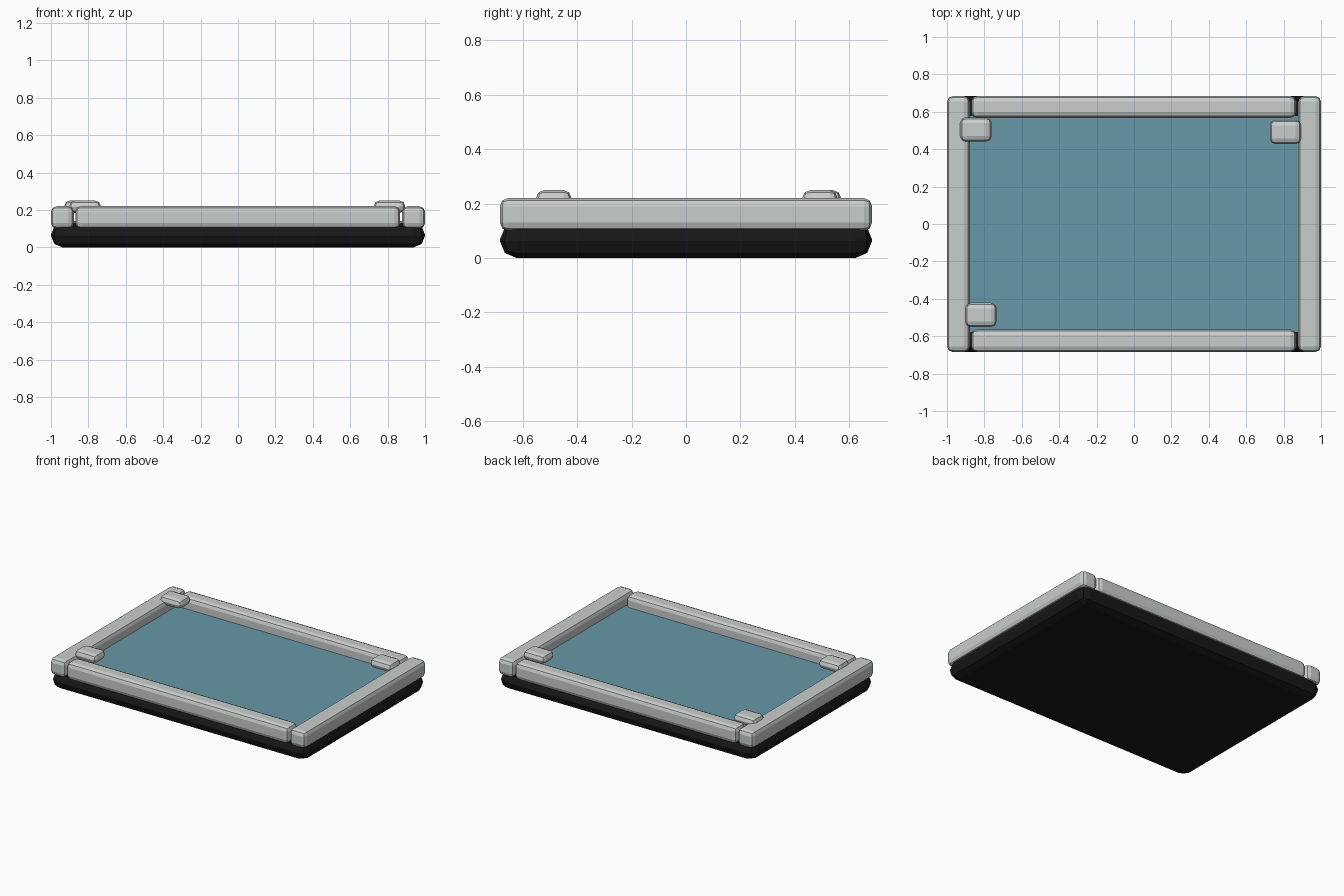
import bpy, bmesh

if "Cube" in bpy.data.objects:
    bpy.data.objects.remove(bpy.data.objects["Cube"])


def material(name, rgb):
    m = bpy.data.materials.new(name)
    m.diffuse_color = (*rgb, 1.0)
    m.use_nodes = True
    m.node_tree.nodes["Principled BSDF"].inputs["Base Color"].default_value = m.diffuse_color
    return m


BLACK = material("black", (0.009, 0.009, 0.009))
GREY = material("light grey", (0.58, 0.615, 0.60))
TEAL = material("dusty teal", (0.135, 0.315, 0.39))


def box(name, lo, hi, mat, bevel=0.0):
    """Box between two corners with an optional two-step bevel."""
    bm = bmesh.new()
    bmesh.ops.create_cube(bm, size=1.0)
    for v in bm.verts:
        v.co = [(lo[i] + hi[i]) / 2 + v.co[i] * (hi[i] - lo[i]) for i in range(3)]
    if bevel:
        bmesh.ops.bevel(bm, geom=bm.edges[:], offset=bevel, segments=2,
                        profile=0.5, affect='EDGES', clamp_overlap=True)
    mesh = bpy.data.meshes.new(name)
    bm.to_mesh(mesh)
    bm.free()
    mesh.materials.append(mat)
    ob = bpy.data.objects.new(name, mesh)
    bpy.context.collection.objects.link(ob)
    return ob


W, D = 1.0, 0.684

# Rounded base slab
box("base", (-W, -D, 0), (W, D, 0.13), BLACK, 0.062)

# Inset panel
box("panel", (-0.89, -0.58, 0.11), (0.89, 0.58, 0.14), TEAL)

# Frame rails
box("left_rail", (-W, -D, 0.10), (-0.878, D, 0.22), GREY, 0.03)
box("right_rail", (0.878, -D, 0.10), (W, D, 0.22), GREY, 0.03)
box("front_rail", (-0.87, -D, 0.10), (0.867, -0.564, 0.22), GREY, 0.03)
box("back_rail", (-0.87, 0.568, 0.10), (0.867, D, 0.22), GREY, 0.03)

# Corner clips, slightly uneven in position
clips = {"back_left_clip": (-0.845, 0.505),
         "back_right_clip": (0.81, 0.492),
         "front_left_clip": (-0.818, -0.486)}
for name, (x, y) in clips.items():
    box(name, (x - 0.084, y - 0.065, 0.185), (x + 0.084, y + 0.065, 0.25), GREY, 0.03)
